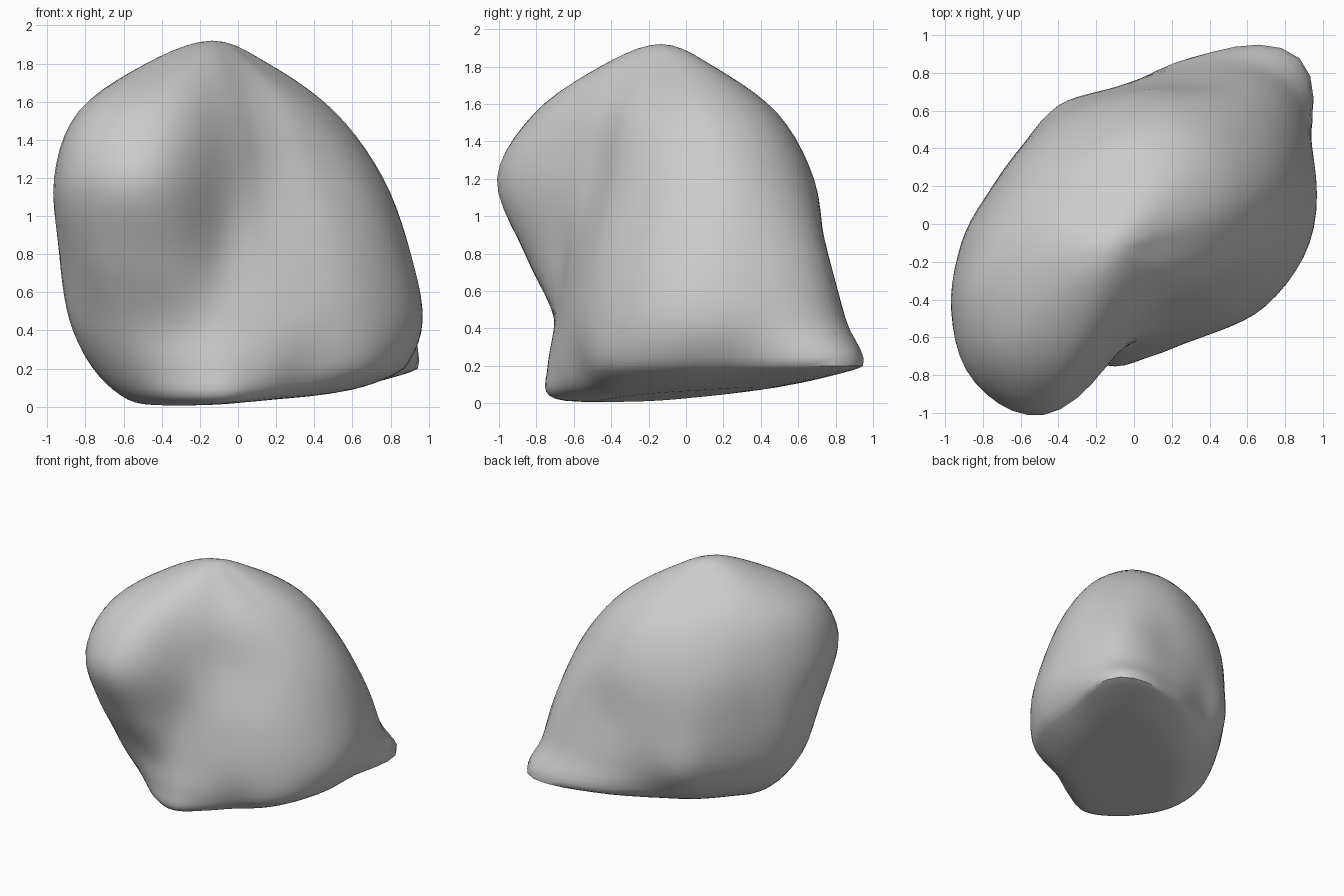
import bpy, bmesh, math

if "Cube" in bpy.data.objects:
    bpy.data.objects.remove(bpy.data.objects["Cube"])

# Radii of the boulder every 22.5 degrees, counter-clockwise from +x, per height
CENTRE = (-0.1, -0.1)
RIM = [.74, .84, 1.08, .78, .56, .46, .41, .41, .47, .51, .53, .58, .63, .57, .56, .66]
LAYERS = [
    (0.20, [.95, 1.06, 1.38, 1.05, .74, .64, .58, .58, .65, .68, .64, .62, .64, .63, .66, .84]),
    (0.45, [1.03, 1.14, 1.25, 1.01, .82, .78, .69, .69, .76, .82, .76, .65, .60, .61, .69, .86]),
    (0.80, [.95, 1.08, 1.13, .92, .81, .76, .71, .72, .81, .89, .94, .82, .58, .55, .62, .78]),
    (1.20, [.79, .93, .94, .85, .75, .69, .67, .69, .79, .93, 1.04, .98, .60, .47, .48, .61]),
    (1.55, [.55, .67, .70, .65, .57, .52, .51, .55, .65, .78, .85, .75, .50, .39, .38, .45]),
    (1.80, [.24, .31, .34, .30, .25, .24, .25, .29, .34, .38, .40, .36, .28, .22, .20, .21]),
]
# Underside, rim, body and peak
rows = ([(0.0, [0.0] * 16), (0.0, [r * 0.6 for r in RIM]), (0.04, RIM)]
        + LAYERS + [(1.92, [0.0] * 16)])
AROUND, UP = 5, 5


def spline(a, b, c, d, t):
    return b + 0.5 * t * (c - a + t * (2 * a - 5 * b + 4 * c - d + t * (3 * (b - c) + d - a)))


def ring(radii):
    """Smooth closed interpolation of the sixteen radii."""
    return [spline(*[radii[(i + k) % 16] for k in (-1, 0, 1, 2)], j / AROUND)
            for i in range(16) for j in range(AROUND)]


def across(row):
    """The same ring seen past the pole, so the surface rounds over it."""
    z, radii = row
    return z, [-radii[(i + n // 2) % n] for i in range(n)]


n = 16 * AROUND
rings = [(z, ring(radii)) for z, radii in rows]
rings = [across(rings[1])] + rings + [across(rings[-2])]


def place(z, r, i):
    angle = math.tau * i / n
    # the peak leans slightly to the front left
    lean = -0.035 * (z / 1.92) ** 4
    x = CENTRE[0] + lean + r * math.cos(angle)
    y = CENTRE[1] + lean + r * math.sin(angle)
    # underside rises towards the back right corner
    lift = max(0.0, 0.045 + 0.08 * (x + y) * 0.707)
    z += lift * max(0.0, 1 - z / 0.2)
    return x, y, z


bm = bmesh.new()
loops = []
for s in range(len(rings) - 3):
    four = rings[s:s + 4]
    for j in range(UP):
        if s == 0 and j == 0:
            continue
        t = j / UP
        z = max(0.0, spline(*[f[0] for f in four], t))
        loops.append([bm.verts.new(place(z, spline(*[f[1][i] for f in four], t), i))
                      for i in range(n)])

bottom = bm.verts.new(place(0.0, 0, 0))
peak = bm.verts.new(place(1.92, 0, 0))
for low, high in zip(loops, loops[1:]):
    for i in range(n):
        k = (i + 1) % n
        bm.faces.new((low[i], low[k], high[k], high[i]))
for i in range(n):
    k = (i + 1) % n
    bm.faces.new((bottom, loops[0][k], loops[0][i]))
    bm.faces.new((peak, loops[-1][i], loops[-1][k]))
bmesh.ops.recalc_face_normals(bm, faces=bm.faces)

mesh = bpy.data.meshes.new("boulder")
bm.to_mesh(mesh)
bm.free()
boulder = bpy.data.objects.new("boulder", mesh)
bpy.context.collection.objects.link(boulder)

# Plain grey stone
stone = bpy.data.materials.new("grey stone")
stone.diffuse_color = (0.6, 0.6, 0.6, 1)
stone.use_nodes = True
stone.node_tree.nodes["Principled BSDF"].inputs["Base Color"].default_value = stone.diffuse_color
mesh.materials.append(stone)

bpy.context.view_layer.objects.active = boulder
boulder.select_set(True)
bpy.ops.object.shade_smooth_by_angle(angle=math.radians(50))
